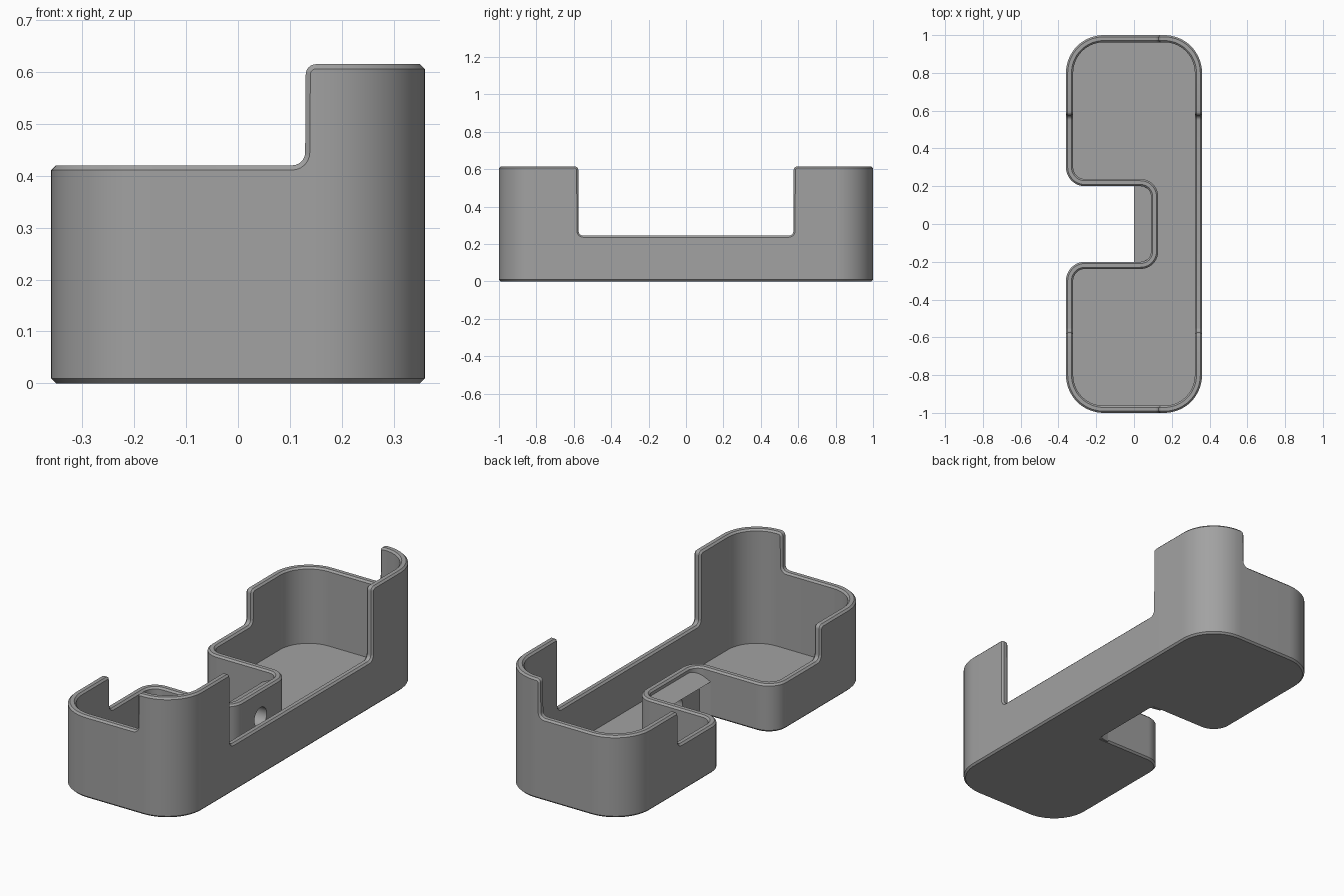
import bpy, bmesh, math
from mathutils import Vector

if "Cube" in bpy.data.objects:
    bpy.data.objects.remove(bpy.data.objects["Cube"])

WALL, CH, FLOOR = 0.038, 0.009, 0.03      # wall thickness, edge chamfer, floor thickness
LOW, MID, TALL = 0.245, 0.42, 0.615       # rim heights
R_LO, R_HI = 0.025, 0.02                  # rounding at foot and head of each rim step

grey = bpy.data.materials.new("grey_plastic")
grey.diffuse_color = (0.36, 0.36, 0.36, 1)
grey.use_nodes = True
grey.node_tree.nodes["Principled BSDF"].inputs["Base Color"].default_value = grey.diffuse_color


def make_object(name, bm):
    bmesh.ops.recalc_face_normals(bm, faces=bm.faces)
    mesh = bpy.data.meshes.new(name)
    bm.to_mesh(mesh)
    bm.free()
    mesh.materials.append(grey)
    ob = bpy.data.objects.new(name, mesh)
    bpy.context.collection.objects.link(ob)
    return ob


def step_curve(z0, z1):
    """Rounded step as (dt, z, dt_chamfer, z_chamfer) points along the wall."""
    lo, hi = min(z0, z1), max(z0, z1)
    pts = []
    for k in range(7):
        a = math.pi / 2 * k / 6
        s, c = math.sin(a), math.cos(a)
        pts.append((-R_LO + R_LO * s - 0.0005, lo + R_LO - R_LO * c,
                    -R_LO + (R_LO + CH) * s - 0.0005, lo + R_LO - (R_LO + CH) * c))
    for k in range(7):
        a = math.pi / 2 * k / 6
        s, c = math.sin(a), math.cos(a)
        pts.append((R_HI - R_HI * c + 0.0005, hi - R_HI + R_HI * s,
                    R_HI - (R_HI - CH) * c + 0.0005, hi - R_HI + (R_HI - CH) * s))
    if z1 < z0:
        pts = [(-t, z, -u, v) for t, z, u, v in reversed(pts)]
    return pts


# Outline corners, counter-clockwise: x, y, radius, and rim steps on the edge that follows
corners = [
    (-0.36, -1, 0.2, [((0.13, -1), TALL)]),
    (0.36, -1, 0.2, [((0.36, -0.575), LOW), ((0.36, 0.575), TALL)]),
    (0.36, 1, 0.2, [((0.13, 1), MID)]),
    (-0.36, 1, 0.2, [((-0.36, 0.575), LOW)]),
    (-0.36, 0.2, 0.1, []),
    (0.09, 0.2, 0.055, []),
    (0.09, -0.2, 0.055, []),
    (-0.36, -0.2, 0.1, [((-0.36, -0.575), MID)]),
]

# Stations around the wall: point, inward normal, direction, rim curve
stations = []
height = MID
for i, (x, y, r, steps) in enumerate(corners):
    p = Vector((x, y))
    before = Vector(corners[i - 1][:2])
    after = Vector(corners[(i + 1) % len(corners)][:2])
    d0, d1 = (p - before).normalized(), (after - p).normalized()
    sign = 1 if d0.x * d1.y - d0.y * d1.x > 0 else -1
    centre = p - d0 * r + Vector((-d0.y, d0.x)) * r * sign
    a0 = math.atan2(d0.y, d0.x)
    n = 16 if r > 0.15 else 10
    for k in range(n + 1):
        a = a0 + sign * math.pi / 2 * k / n
        nrm = Vector((-math.sin(a), math.cos(a)))
        stations.append((centre - nrm * r * sign, nrm, Vector((math.cos(a), math.sin(a))),
                         (0, height, 0, height - CH)))
    for pos, new in steps:
        for q in step_curve(height, new):
            stations.append((Vector(pos), Vector((-d1.y, d1.x)), d1, q))
        height = new

# Tray shell: chamfered wall section carried around the outline
bm = bmesh.new()
rings = []
for p, nrm, d, (t, z, u, v) in stations:
    section = [(CH, u, 0), (0, u, CH), (0, u, v), (CH, t, z),
               (WALL - CH, t, z), (WALL, u, v), (WALL, u, FLOOR)]
    ring = []
    for depth, along, h in section:
        q = p + nrm * depth + d * along
        ring.append(bm.verts.new((q.x, q.y, h)))
    rings.append(ring)
for a, b in zip(rings, rings[1:] + rings[:1]):
    for j in range(6):
        bm.faces.new((a[j], b[j], b[j + 1], a[j + 1]))
bm.faces.new([ring[0] for ring in reversed(rings)])
bm.faces.new([ring[6] for ring in rings])
bmesh.ops.remove_doubles(bm, verts=bm.verts, dist=1e-5)
tray = make_object("tray_shell", bm)

# Thickened backing at the end of the notch, with a sloping top
half = [(0.1, 0.205), (0.0, 0.205), (0.0, 0.2), (0.05, 0.19), (0.055, 0.188)]
plan = half + [(x, -y) for x, y in reversed(half)]
bm = bmesh.new()
bottom = [bm.verts.new((x, y, 0)) for x, y in plan]
top = [bm.verts.new((x, y, 0.225 if abs(y) > 0.2 else 0.18)) for x, y in plan]
for i in range(len(plan)):
    j = (i + 1) % len(plan)
    bm.faces.new((bottom[i], bottom[j], top[j], top[i]))
bm.faces.new(bottom[::-1])
bmesh.ops.triangulate(bm, faces=[bm.faces.new(top)])
backing = make_object("notch_backing", bm)

# Round cable hole through the notch wall
bpy.ops.mesh.primitive_cylinder_add(vertices=32, radius=0.05, depth=0.16,
                                    location=(0.09, 0, 0.11), rotation=(0, math.pi / 2, 0))
cutter = bpy.context.object
cutter.name = "hole_cutter"
cutter.hide_render = True
cutter.data.materials.append(grey)
for ob in (tray, backing):
    bpy.ops.object.select_all(action='DESELECT')
    ob.select_set(True)
    bpy.context.view_layer.objects.active = ob
    mod = ob.modifiers.new("hole", 'BOOLEAN')
    mod.operation, mod.solver, mod.object = 'DIFFERENCE', 'EXACT', cutter
    bpy.ops.object.modifier_apply(modifier=mod.name)
    bpy.ops.object.shade_smooth_by_angle(angle=math.radians(30))
bpy.data.objects.remove(cutter)
